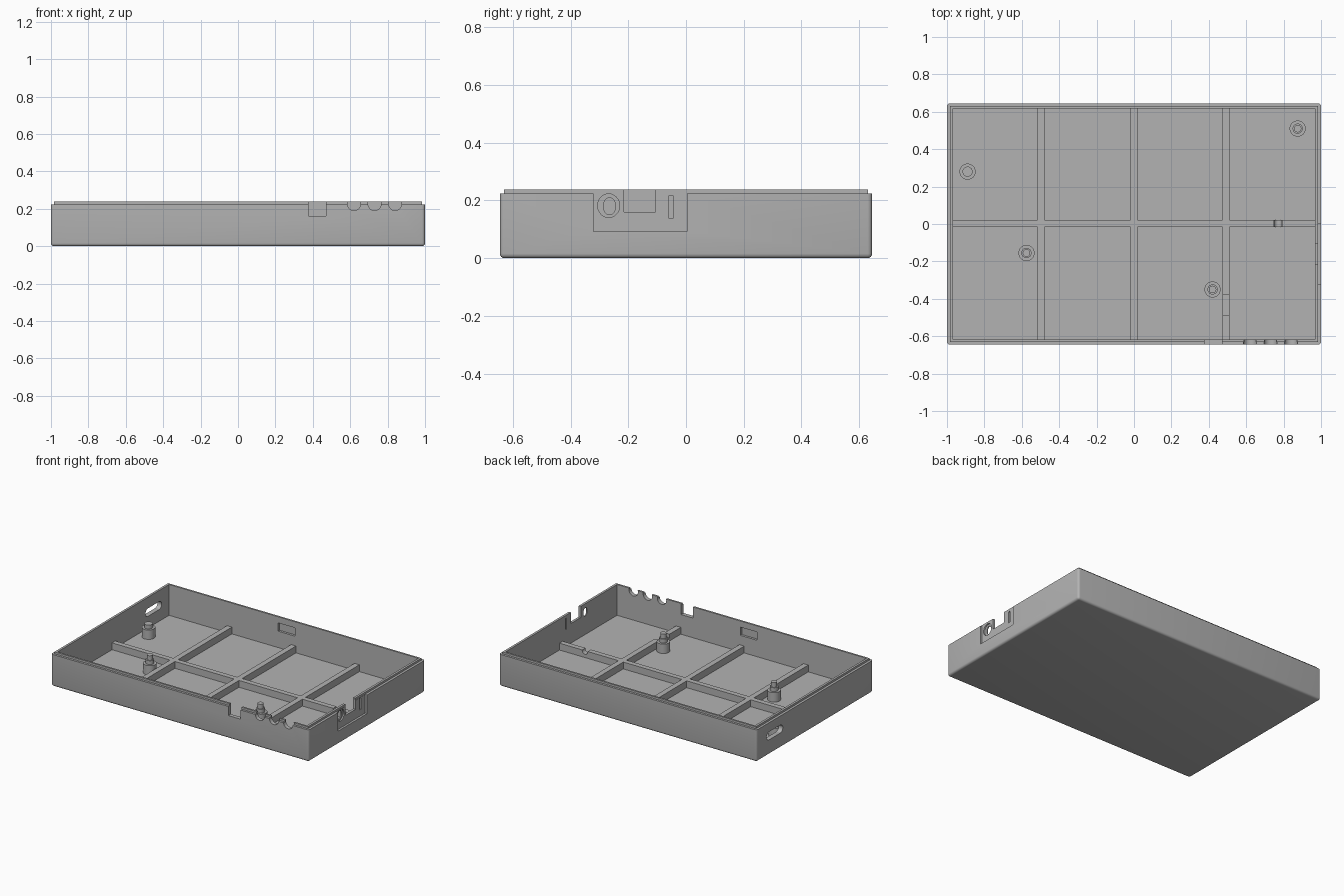
import bpy, bmesh, math
from mathutils import Matrix

old = bpy.data.objects.get("Cube")
if old:
    bpy.data.objects.remove(old)

grey = bpy.data.materials.new("light_grey_plastic")
GREY = (0.45, 0.45, 0.45, 1)
grey.diffuse_color = GREY
grey.use_nodes = True
grey.node_tree.nodes["Principled BSDF"].inputs["Base Color"].default_value = GREY


def finish(name, bm):
    mesh = bpy.data.meshes.new(name)
    bmesh.ops.recalc_face_normals(bm, faces=bm.faces)
    bm.to_mesh(mesh)
    bm.free()
    mesh.materials.append(grey)
    obj = bpy.data.objects.new(name, mesh)
    bpy.context.collection.objects.link(obj)
    return obj


def box(name, xs, ys, zs, round_edges=0):
    bm = bmesh.new()
    size = [b - a for a, b in (xs, ys, zs)]
    mid = [(a + b) / 2 for a, b in (xs, ys, zs)]
    bmesh.ops.create_cube(bm, size=1, matrix=Matrix.Translation(mid) @ Matrix.Diagonal((*size, 1)))
    if round_edges:
        edges = [e for e in bm.edges if any(v.co.z < mid[2] for v in e.verts)]
        bmesh.ops.bevel(bm, geom=edges, offset=round_edges, segments=4, profile=0.5, affect='EDGES')
    return finish(name, bm)


def cylinder(name, centre, radius, depth, axis='Z', stretch=1):
    """Cylinder along an axis; stretch scales its height in z when lying down."""
    bm = bmesh.new()
    turn = {'X': Matrix.Rotation(math.pi / 2, 4, 'Y'),
            'Y': Matrix.Rotation(math.pi / 2, 4, 'X'), 'Z': Matrix()}[axis]
    bmesh.ops.create_cone(bm, cap_ends=True, segments=32, radius1=radius, radius2=radius, depth=depth,
                          matrix=Matrix.Translation(centre) @ Matrix.Diagonal((1, 1, stretch, 1)) @ turn)
    return finish(name, bm)


def combine(target, tool, operation='DIFFERENCE'):
    tool.hide_render = True
    bpy.context.view_layer.objects.active = target
    mod = target.modifiers.new("combine", 'BOOLEAN')
    mod.operation, mod.solver, mod.object = operation, 'EXACT', tool
    bpy.ops.object.modifier_apply(modifier=mod.name)
    bpy.data.objects.remove(tool)


def smooth(obj):
    bpy.ops.object.select_all(action='DESELECT')
    obj.select_set(True)
    bpy.context.view_layer.objects.active = obj
    bpy.ops.object.shade_smooth_by_angle(angle=math.radians(30))


FLOOR, RIM, TOP = 0.022, 0.224, 0.238
IN_X, IN_Y = 0.967, 0.617

# Tray with a stepped lip around the opening
tray = box("tray_shell", (-1, 1), (-0.645, 0.645), (0, RIM), 0.016)
combine(tray, box("lip", (-0.983, 0.983), (-0.63, 0.63), (0.1, TOP)), 'UNION')
combine(tray, box("cavity", (-IN_X, IN_X), (-IN_Y, IN_Y), (FLOOR, 0.4)))

# Front wall: square notch and three half-round cable notches
combine(tray, box("front_notch", (0.377, 0.47), (-0.7, -0.6), (0.16, 0.4)))
for x in (0.62, 0.73, 0.84):
    combine(tray, cylinder("cable_notch", (x, -0.65, 0.226), 0.035, 0.1, 'Y'))

# Side wall: outer panel recess with notch, jack hole and thin slot
combine(tray, box("panel_recess", (0.985, 1.1), (-0.32, 0.003), (0.093, RIM + 0.002)))
combine(tray, box("side_notch", (0.9, 1.1), (-0.215, -0.105), (0.16, 0.4)))
combine(tray, cylinder("jack_counterbore", (1.025, -0.268, 0.182), 0.038, 0.1, 'X', 1.08))
combine(tray, cylinder("jack_hole", (1, -0.265, 0.18), 0.021, 0.2, 'X', 1.4))
combine(tray, box("thin_slot", (0.9, 1.1), (-0.059, -0.045), (0.138, 0.218)))

# Opposite side wall: rounded slot through the wall
SLOT_Y, SLOT_Z, SLOT_R = 0.445, 0.132, 0.028
slot = box("strap_slot", (-1.1, -0.9), (SLOT_Y - 0.062, SLOT_Y + 0.062), (SLOT_Z - SLOT_R, SLOT_Z + SLOT_R))
for side in (-1, 1):
    combine(slot, cylinder("slot_end", (-1, SLOT_Y + side * 0.062, SLOT_Z), SLOT_R, 0.2, 'X'), 'UNION')
combine(tray, slot)

# Shallow latch pockets inside the long walls
for side in (-1, 1):
    ys = sorted((side * 0.55, side * (IN_Y + 0.016)))
    combine(tray, box("latch_pocket", (-0.12, 0.01), ys, (0.137, 0.195)))
smooth(tray)

# Stiffening ribs on the floor
RIB_TOP = 0.07
ribs = box("floor_ribs", (-IN_X - 0.01, IN_X + 0.01), (-0.015, 0.021), (FLOOR - 0.01, RIB_TOP))
for x in (-0.498, -0.001, 0.491):
    combine(ribs, box("rib", (x - 0.019, x + 0.019), (-IN_Y - 0.01, IN_Y + 0.01),
                      (FLOOR - 0.01, RIB_TOP)), 'UNION')
combine(ribs, box("wire_gap", (0.44, 0.54), (-0.49, -0.38), (0.045, 0.2)))
combine(ribs, cylinder("wire_groove", (0.77, 0, RIB_TOP - 0.004), 0.021, 0.1, 'Y'))
smooth(ribs)

# Mounting posts: wide base, shoulder and, on two of them, a thin locating pin
posts = (("back_left_post", 0.875, 0.51, True), ("back_right_post", -0.89, 0.28, False),
         ("front_right_post", -0.575, -0.155, True), ("front_left_post", 0.42, -0.35, True))
for name, x, y, has_pin in posts:
    steps = [(0.043, 0.088), (0.027, 0.115)]
    if has_pin:
        steps.append((0.02, 0.147))
    post = None
    for radius, top in steps:
        part = cylinder(name, (x, y, (FLOOR - 0.005 + top) / 2), radius, top - FLOOR + 0.005)
        if post:
            combine(post, part, 'UNION')
        else:
            post = part
    smooth(post)
